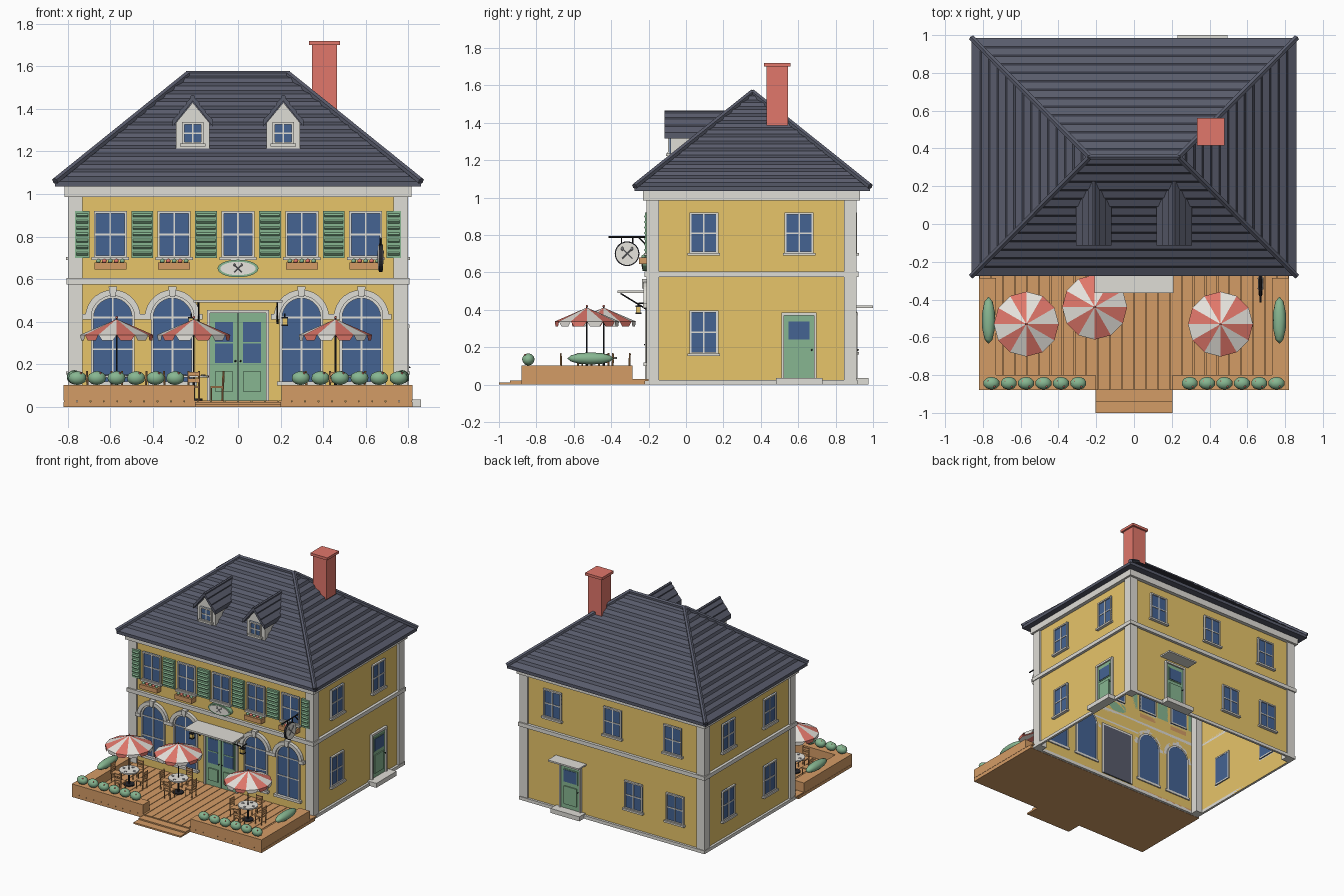
import bpy, bmesh
from math import pi, sin, cos, radians
from mathutils import Matrix, Vector

if "Cube" in bpy.data.objects:
    bpy.data.objects.remove(bpy.data.objects["Cube"])

# Palette
PALETTE = [("yellow plaster", "F2CD6F"), ("pale stone", "DEDCD5"), ("slate", "595C6B"),
           ("blue glass", "466391"), ("soft green", "86B590"), ("wood", "D39B66"),
           ("steel", "8A8B90"), ("brick red", "E0766A"), ("black iron", "2A2B30"),
           ("cream", "F0EDE6")]
WALL, TRIM, SLATE, GLASS, GREEN, WOOD, STEEL, RED, IRON, CREAM = range(10)
materials = []
for label, code in PALETTE:
    rgb = [(int(code[i:i + 2], 16) / 255) ** 2.2 for i in (0, 2, 4)] + [1]
    m = bpy.data.materials.new(label)
    m.use_nodes = True
    m.diffuse_color = rgb
    node = next(n for n in m.node_tree.nodes if n.type == 'BSDF_PRINCIPLED')
    node.inputs["Base Color"].default_value = rgb
    node.inputs["Roughness"].default_value = 0.8
    materials.append(m)

X, Y0, Y1 = 0.785, -0.2, 0.9      # wall planes


# Helpers
def paint(verts, mat, smooth=False):
    for f in {f for v in verts for f in v.link_faces}:
        f.material_index, f.smooth = mat, smooth


def box(bm, lo, hi, mat):
    lo, hi = Vector(lo), Vector(hi)
    size = [abs(c) for c in hi - lo] + [1]
    mx = Matrix.Translation((lo + hi) / 2) @ Matrix.Diagonal(size)
    paint(bmesh.ops.create_cube(bm, size=1, matrix=mx)["verts"], mat)


def rod(bm, a, b, r, mat, n=8, squash=1):
    a, b = Vector(a), Vector(b)
    d = b - a
    mx = (Matrix.Translation((a + b) / 2) @ d.to_track_quat('Z', 'Y').to_matrix().to_4x4()
          @ Matrix.Diagonal((r, r * squash, d.length, 1)))
    paint(bmesh.ops.create_cone(bm, cap_ends=True, segments=n, radius1=1, radius2=1,
                                depth=1, matrix=mx)["verts"], mat)


def ball(bm, c, scale, mat, detail=2):
    mx = Matrix.Translation(c) @ Matrix.Diagonal((*scale, 1))
    paint(bmesh.ops.create_icosphere(bm, subdivisions=detail, radius=1, matrix=mx)["verts"], mat, True)


def prism(bm, pts, y0, y1, mat):
    a = [bm.verts.new((x, y0, z)) for x, z in pts]
    b = [bm.verts.new((x, y1, z)) for x, z in pts]
    bm.faces.new(a)
    bm.faces.new(b[::-1])
    for i in range(len(pts)):
        j = (i + 1) % len(pts)
        bm.faces.new((a[j], a[i], b[i], b[j]))
    paint(a + b, mat)


def finish(bm, name, matrix=None):
    bmesh.ops.recalc_face_normals(bm, faces=bm.faces[:])
    if matrix:
        bm.transform(matrix)
    me = bpy.data.meshes.new(name)
    bm.to_mesh(me)
    bm.free()
    for m in materials:
        me.materials.append(m)
    bpy.context.collection.objects.link(bpy.data.objects.new(name, me))


def on_wall(side, along, z):
    spot, turn = {"front": ((along, Y0, z), 0), "right": ((X, along, z), 90),
                  "back": ((along, Y1, z), 180), "left": ((-X, along, z), -90)}[side]
    return Matrix.Translation(spot) @ Matrix.Rotation(radians(turn), 4, 'Z')


def arch(r, spring, n=14):
    return [(r * cos(pi * i / n), spring + r * sin(pi * i / n)) for i in range(n + 1)]


def arch_band(bm, r0, r1, spring, y0, y1, mat):
    a, b = arch(r0, spring), arch(r1, spring)
    for i in range(len(a) - 1):
        prism(bm, (a[i], b[i], b[i + 1], a[i + 1]), y0, y1, mat)


def window(name, place, w=0.155, h=0.22):
    bm, x, z, t = bmesh.new(), w / 2, h / 2, 0.011
    box(bm, (-x, -0.006, -z), (x, 0.008, z), GLASS)
    for s in (-1, 1):
        box(bm, (s * x, -0.014, -z), (s * (x - t), 0.01, z), TRIM)
        box(bm, (-x, -0.015, s * z), (x, 0.01, s * (z - t)), TRIM)
    box(bm, (-0.004, -0.01, -z), (0.004, 0, z), TRIM)
    box(bm, (-x, -0.01, -0.004), (x, 0, 0.004), TRIM)
    box(bm, (-x - 0.01, -0.024, -z - 0.01), (x + 0.01, 0, -z + 0.004), TRIM)
    finish(bm, name, place)


def door(name, place, leaves, w, h, sill):
    bm, half = bmesh.new(), leaves * w / 2
    box(bm, (-half, -0.008, 0), (half, 0.004, h), GREEN)
    box(bm, (-half, 0.004, 0), (half, 0.01, h), SLATE)
    for s in (-1, 1):
        box(bm, (s * half, -0.018, 0), (s * (half + 0.014), 0.01, h), TRIM)
    box(bm, (-half - 0.014, -0.02, h), (half + 0.014, 0.01, h + 0.016), TRIM)
    for i in range(leaves):
        c = (i + 0.5) * w - half
        g = w / 2 - 0.024
        box(bm, (c - g - 0.007, -0.012, h * sill - 0.007), (c + g + 0.007, 0, h * 0.9 + 0.007), GREEN)
        box(bm, (c - g, -0.015, h * sill), (c + g, 0, h * 0.9), GLASS)
        if leaves == 2:
            box(bm, (c - g, -0.017, h * 0.65), (c + g, 0, h * 0.67), GREEN)
        box(bm, (c - g, -0.016, h * 0.1), (c + g, 0, h * (sill - 0.1)), GREEN)
        k = c + (w / 2 - 0.012) * (1 if i == 0 else -1)
        ball(bm, (k, -0.018, h * 0.45), (0.005, 0.008, 0.005), IRON, 1)
    if leaves == 2:
        box(bm, (-0.002, -0.01, 0), (0.002, 0, h), IRON)
    finish(bm, name, place)


# Wall shell, open underneath
bm = bmesh.new()
box(bm, (-X, Y0, 0), (X, Y1, 1.045), WALL)
bmesh.ops.delete(bm, geom=[f for f in bm.faces if abs(f.normal.z) > 0.5], context='FACES')
finish(bm, "walls")

# Corner posts and stone bands
bm = bmesh.new()
for s in (-1, 1):
    box(bm, (s * 0.73, Y0 - 0.012, 0), (s * (X + 0.015), Y0 + 0.055, 1.0), TRIM)
    box(bm, (s * 0.73, Y1 + 0.012, 0), (s * (X + 0.015), Y1 - 0.055, 1.0), TRIM)
finish(bm, "corner_posts")
for name, z0, z1, out in (("plinth", 0, 0.025, 0.018), ("floor_band", 0.575, 0.605, 0.022),
                          ("frieze", 0.985, 1.045, 0.03)):
    bm = bmesh.new()
    for s in (-1, 1):
        box(bm, (s * X, Y0 - out, z0), (s * (X + out), Y1 + out, z1), TRIM)
    box(bm, (-X, Y0 - out, z0), (X, Y0, z1), TRIM)
    box(bm, (-X, Y1, z0), (X, Y1 + out, z1), TRIM)
    finish(bm, name)

# Hipped roof in lapped courses
EAVE_X, EAVE_Y, RIDGE_X, RIDGE_Y, COURSES = 0.86, 0.63, 0.235, 0.355, 14


def roof_ring(bm, t, z):
    x, y = EAVE_X + (RIDGE_X - EAVE_X) * t, EAVE_Y * (1 - t)
    return [bm.verts.new((sx * x, RIDGE_Y + sy * y, z)) for sx, sy in ((-1, -1), (1, -1), (1, 1), (-1, 1))]


bm = bmesh.new()
rings = [roof_ring(bm, 0, 1.035)]
bm.faces.new(rings[0])
for i in range(COURSES):
    for t, lift in ((i / COURSES + (0.014 if i else 0), 0.014), ((i + 1) / COURSES, 0)):
        rings.append(roof_ring(bm, t, 1.045 + 0.515 * t + lift))
for a, b in zip(rings, rings[1:]):
    for i in range(4):
        j = (i + 1) % 4
        bm.faces.new((a[i], a[j], b[j], b[i]))
bmesh.ops.remove_doubles(bm, verts=bm.verts[:], dist=0.0005)
paint(bm.verts, SLATE)
finish(bm, "main_roof")
bm = bmesh.new()
for s in (-1, 1):
    for e in (-1, 1):
        rod(bm, (s * EAVE_X, RIDGE_Y + e * EAVE_Y, 1.06), (s * RIDGE_X, RIDGE_Y, 1.563), 0.017, SLATE, 6)
rod(bm, (-RIDGE_X - 0.01, RIDGE_Y, 1.56), (RIDGE_X + 0.01, RIDGE_Y, 1.56), 0.017, SLATE, 6)
finish(bm, "roof_ridge_caps")

# Chimney
bm = bmesh.new()
box(bm, (0.347, 0.43, 1.385), (0.465, 0.545, 1.7), RED)
box(bm, (0.334, 0.416, 1.7), (0.48, 0.56, 1.72), RED)
finish(bm, "chimney")

# Dormers
for cx in (-0.213, 0.213):
    bm = bmesh.new()
    prism(bm, ((-0.078, 1.15), (0.078, 1.15), (0.078, 1.335), (0, 1.43), (-0.078, 1.335)), -0.083, 0.2, TRIM)
    for s in (-1, 1):
        for k in range(3):
            x0, x1 = s * 0.095 * (1 - k / 3), s * 0.095 * (1 - (k + 1) / 3)
            z0, z1 = 1.335 + 0.04 * k, 1.335 + 0.04 * (k + 1)
            prism(bm, ((x0, z0 - 0.018), (x0, z0 + 0.014), (x1, z1 + 0.006), (x1, z1 - 0.018)), -0.115, 0.23, SLATE)
    rod(bm, (0, -0.115, 1.455), (0, 0.24, 1.455), 0.011, SLATE, 6)
    finish(bm, "dormer", Matrix.Translation((cx, 0, 0)))
    window("dormer_window", Matrix.Translation((cx, -0.083, 1.285)), 0.1, 0.105)

# Rectangular windows
for x in (-0.6, -0.3, 0, 0.3, 0.6):
    window("front_window", on_wall("front", x, 0.81))
for x in (-0.52, 0, 0.52):
    window("back_upper_window", on_wall("back", x, 0.81))
for x in (-0.54, -0.18):
    window("back_lower_window", on_wall("back", x, 0.28))
for y in (0.095, 0.605):
    for side in ("left", "right"):
        window(side + "_upper_window", on_wall(side, y, 0.81))
        if side == "left" or y < 0.3:
            window(side + "_lower_window", on_wall(side, y, 0.28), h=0.235)

# Louvred shutters
bm = bmesh.new()
for x in (-0.6, -0.3, 0, 0.3, 0.6):
    for s in (-1, 1):
        c = x + s * 0.132
        box(bm, (c - 0.033, Y0 - 0.018, 0.7), (c + 0.033, Y0, 0.92), GREEN)
        for k in range(7):
            z = 0.72 + k * 0.03
            rod(bm, (c - 0.026, Y0 - 0.018, z), (c + 0.026, Y0 - 0.018, z), 0.008, GREEN, 4)
finish(bm, "shutters")

# Flower boxes
for x in (-0.6, -0.3, 0.3, 0.6):
    bm = bmesh.new()
    box(bm, (-0.075, -0.05, -0.018), (0.075, 0, 0.016), WOOD)
    for k in range(5):
        ball(bm, (-0.056 + k * 0.028, -0.028, 0.022), (0.013, 0.013, 0.011), RED if k % 2 else GREEN, 1)
    finish(bm, "flower_box", on_wall("front", x, 0.663))

# Arched ground floor windows
for x in (-0.588, -0.308, 0.298, 0.58):
    bm = bmesh.new()
    prism(bm, [(-0.1, 0.11), (0.1, 0.11)] + arch(0.1, 0.42), -0.006, 0.008, GLASS)
    arch_band(bm, 0.09, 0.102, 0.42, -0.014, 0.01, TRIM)
    arch_band(bm, 0.102, 0.13, 0.42, -0.026, 0, TRIM)
    prism(bm, ((-0.012, 0.515), (0.012, 0.515), (0.02, 0.565), (-0.02, 0.565)), -0.034, 0, TRIM)
    for s in (-1, 1):
        box(bm, (s * 0.09, -0.014, 0.11), (s * 0.102, 0.01, 0.42), TRIM)
        box(bm, (s * 0.1, -0.03, 0.41), (s * 0.142, 0, 0.435), TRIM)
    box(bm, (-0.004, -0.01, 0.11), (0.004, 0, 0.52), TRIM)
    for z in (0.27, 0.42):
        box(bm, (-0.1, -0.01, z - 0.004), (0.1, 0, z + 0.004), TRIM)
    box(bm, (-0.115, -0.028, 0.1), (0.115, 0.01, 0.118), TRIM)
    finish(bm, "arched_window", on_wall("front", x, 0))

# Doors, doorsteps and canopies
door("front_door", on_wall("front", 0, 0.03), 2, 0.132, 0.41, 0.43)
door("side_door", on_wall("right", 0.605, 0.035), 1, 0.16, 0.335, 0.62)
door("back_door", on_wall("back", 0.363, 0.035), 1, 0.16, 0.335, 0.62)
bm = bmesh.new()
box(bm, (X, 0.48, 0), (0.86, 0.73, 0.035), TRIM)
box(bm, (0.24, Y1, 0), (0.49, 0.975, 0.035), TRIM)
finish(bm, "doorsteps")
bm = bmesh.new()
box(bm, (-0.21, -0.365, 0.49), (0.21, Y0, 0.503), TRIM)
box(bm, (0.23, Y1, 0.41), (0.495, 1.0, 0.422), TRIM)
for x in (-0.185, 0.185):
    rod(bm, (x, Y0 - 0.006, 0.39), (x, Y0 - 0.006, 0.49), 0.005, IRON)
    rod(bm, (x, Y0 - 0.006, 0.4), (x, -0.35, 0.488), 0.004, IRON)
finish(bm, "canopies")

# Wall lanterns
for x in (-0.22, 0.22):
    bm = bmesh.new()
    rod(bm, (0, 0, 0.05), (0, -0.055, 0.05), 0.004, IRON)
    box(bm, (-0.012, -0.067, 0), (0.012, -0.043, 0.03), WALL)
    for z in (-0.006, 0.03):
        box(bm, (-0.016, -0.071, z), (0.016, -0.039, z + 0.008), IRON)
    rod(bm, (0, -0.055, 0.03), (0, -0.055, 0.052), 0.004, IRON)
    finish(bm, "lantern", on_wall("front", x, 0.385))


# Signs with crossed cutlery
def cutlery(bm, y, r):
    for s in (-1, 1):
        rod(bm, (-s * r, y, -r), (s * r, y, r), r * 0.12, STEEL, 6)
        ball(bm, (s * r, y, r), (r * 0.3, r * 0.15, r * 0.45), STEEL, 1)


bm = bmesh.new()
rod(bm, (0, 0.036, 0), (0, 0.004, 0), 0.096, GREEN, 32, 0.43)
rod(bm, (0, 0.016, 0), (0, 0, 0), 0.083, CREAM, 32, 0.38)
cutlery(bm, 0, 0.017)
finish(bm, "oval_sign", Matrix.Translation((0, -0.236, 0.65)))
bm = bmesh.new()
rod(bm, (0, 0.008, 0), (0, -0.008, 0), 0.066, IRON, 28)
rod(bm, (0, 0.011, 0), (0, -0.011, 0), 0.06, CREAM, 28)
for y in (-0.012, 0.012):
    cutlery(bm, y, 0.026)
rod(bm, (-0.1, 0, 0.09), (0.115, 0, 0.09), 0.005, IRON)
rod(bm, (0.11, 0, 0.02), (0.11, 0, 0.11), 0.006, IRON)
rod(bm, (0.11, 0, 0.04), (0.06, 0, 0.09), 0.004, IRON)
for x in (-0.03, 0.03):
    rod(bm, (x, 0, 0.05), (x, 0, 0.09), 0.003, IRON)
finish(bm, "hanging_sign", Matrix.Translation((0.67, -0.315, 0.7)) @ Matrix.Rotation(pi / 2, 4, 'Z'))

# Terrace deck and steps
bm = bmesh.new()
box(bm, (-0.82, -0.88, 0), (0.82, Y0 - 0.02, 0.022), WOOD)
BOARDS = 26
pitch = 1.64 / BOARDS
for i in range(BOARDS):
    x = -0.82 + i * pitch
    box(bm, (x + 0.002, -0.88, 0.02), (x + pitch - 0.002, Y0, 0.03), WOOD)
box(bm, (-0.203, -1.0, 0), (0.203, -0.88, 0.012), WOOD)
box(bm, (-0.203, -0.94, 0.012), (0.203, -0.88, 0.022), WOOD)
finish(bm, "deck")

# Planters and flowering shrubs
for s, side in ((-1, "right"), (1, "left")):
    bm = bmesh.new()
    box(bm, (s * 0.205, -0.88, 0.03), (s * 0.82, -0.8, 0.102), WOOD)
    box(bm, (s * 0.73, -0.8, 0.03), (s * 0.82, -0.285, 0.102), WOOD)
    finish(bm, side + "_planter")
    bm = bmesh.new()
    for i in range(6):
        x = s * (0.295 + 0.092 * i)
        ball(bm, (x, -0.843, 0.135), (0.044, 0.034, 0.033), GREEN)
        for dx, dy in ((0.016, -0.018), (-0.018, 0.01)):
            ball(bm, (x + dx, -0.843 + dy, 0.158), (0.006, 0.006, 0.006), RED, 1)
    ball(bm, (s * 0.77, -0.51, 0.14), (0.036, 0.125, 0.033), GREEN)
    finish(bm, side + "_shrubs")

# Parasols, tables and chairs
SEGMENTS = 12
for cx, cy in ((-0.57, -0.53), (-0.208, -0.44), (0.458, -0.53)):
    spot = Matrix.Translation((cx, cy, 0.03))
    bm = bmesh.new()
    for i in range(SEGMENTS):
        p, q = [Vector((0.172 * cos(a), 0.172 * sin(a), 0.308)) for a in
                (2 * pi * i / SEGMENTS, 2 * pi * (i + 1) / SEGMENTS)]
        drop = Vector((0, 0, -0.026))
        top = bm.verts.new((0, 0, 0.382))
        a, b = bm.verts.new(p), bm.verts.new(q)
        c, d = bm.verts.new(p.lerp(q, 0.8) + drop), bm.verts.new(p.lerp(q, 0.2) + drop)
        bm.faces.new((top, a, b))
        bm.faces.new((b, a, d, c))
        paint((a, b), RED if i % 2 else CREAM)
    bmesh.ops.remove_doubles(bm, verts=bm.verts[:], dist=0.0005)
    rod(bm, (0, 0, 0), (0, 0, 0.39), 0.004, IRON)
    ball(bm, (0, 0, 0.39), (0.007, 0.007, 0.007), RED, 1)
    finish(bm, "parasol", spot)
    bm = bmesh.new()
    rod(bm, (0, 0, 0.108), (0, 0, 0.118), 0.072, CREAM, 20)
    rod(bm, (0, 0, 0), (0, 0, 0.008), 0.04, IRON, 16)
    rod(bm, (0, 0, 0), (0, 0, 0.108), 0.007, IRON)
    for k in range(4):
        turn = Matrix.Rotation(k * pi / 2, 3, 'Z')
        rod(bm, turn @ Vector((0.045, 0, 0.118)), turn @ Vector((0.045, 0, 0.121)), 0.011, STEEL, 10)
    finish(bm, "table", spot)
    for k in range(4):
        bm = bmesh.new()
        box(bm, (-0.03, -0.03, 0.058), (0.03, 0.03, 0.068), WOOD)
        for sx in (-0.025, 0.025):
            rod(bm, (sx, 0.026, 0), (sx, 0.026, 0.06), 0.004, WOOD, 4)
            rod(bm, (sx, -0.026, 0), (sx, -0.032, 0.138), 0.005, WOOD, 4)
        for z in (0.085, 0.115):
            box(bm, (-0.026, -0.036, z), (0.026, -0.027, z + 0.019), WOOD)
        finish(bm, "chair", spot @ Matrix.Rotation(k * pi / 2, 4, 'Z') @ Matrix.Translation((0, -0.108, 0)))
